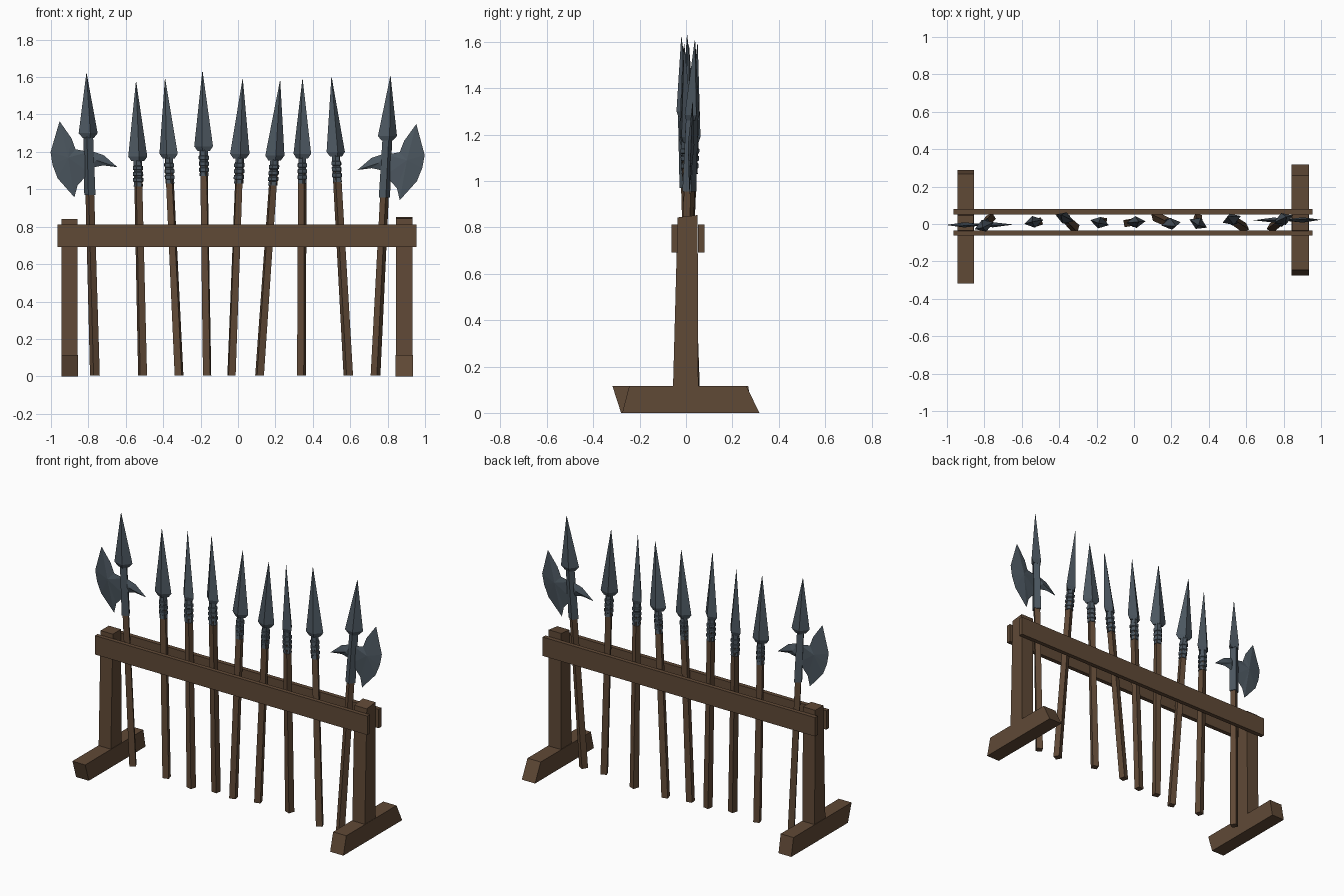
import bpy, bmesh
from math import sin, cos, pi, radians

cube = bpy.data.objects.get("Cube")
if cube:
    bpy.data.objects.remove(cube, do_unlink=True)


def material(name, color):
    m = bpy.data.materials.new(name)
    m.use_nodes = True
    m.diffuse_color = color
    bsdf = next(n for n in m.node_tree.nodes if n.type == 'BSDF_PRINCIPLED')
    bsdf.inputs["Base Color"].default_value = color
    return m


WOOD = material("brown_wood", (0.117, 0.067, 0.037, 1))
STEEL = material("blue_grey_steel", (0.072, 0.095, 0.117, 1))


def finish(name, bm, mat):
    bmesh.ops.recalc_face_normals(bm, faces=bm.faces)
    mesh = bpy.data.meshes.new(name)
    bm.to_mesh(mesh)
    bm.free()
    mesh.materials.append(mat)
    bpy.context.collection.objects.link(bpy.data.objects.new(name, mesh))


def prism(name, profile, x0, x1):
    """Extrude a (y, z) outline along x."""
    bm = bmesh.new()
    face = bm.faces.new([bm.verts.new((x0, y, z)) for y, z in profile])
    out = bmesh.ops.extrude_face_region(bm, geom=[face])
    verts = [v for v in out["geom"] if isinstance(v, bmesh.types.BMVert)]
    bmesh.ops.translate(bm, verts=verts, vec=(x1 - x0, 0, 0))
    finish(name, bm, WOOD)


def loft(bm, rings, sides, yaw):
    """Skin (z, half width, half depth) rings, closing both ends."""
    loops = []
    for z, w, d in rings:
        loop = []
        for i in range(sides):
            a = 2 * pi * i / sides
            x, y = w * cos(a), d * sin(a)
            loop.append(bm.verts.new((x * cos(yaw) - y * sin(yaw),
                                      x * sin(yaw) + y * cos(yaw), z)))
        loops.append(loop)
    for a, b in zip(loops, loops[1:]):
        for i in range(sides):
            j = (i + 1) % sides
            bm.faces.new((a[i], a[j], b[j], b[i]))
    bm.faces.new(loops[0])
    bm.faces.new(loops[-1])


def wedge(bm, outline, hub, top, side):
    """Sharp-edged plate, thickest at its hub."""
    rim = [bm.verts.new((side * x, 0, top + z)) for x, z in outline]
    for y in (-0.014, 0.014):
        mid = bm.verts.new((side * hub[0], y, top + hub[1]))
        for i, v in enumerate(rim):
            bm.faces.new((mid, v, rim[(i + 1) % len(rim)]))


def lean(bm, base, tip):
    """Shear an upright weapon so that it runs from base to tip."""
    for v in bm.verts:
        t = v.co.z / tip[2]
        v.co.x += base[0] + (tip[0] - base[0]) * t
        v.co.y += base[1] + (tip[1] - base[1]) * t


# Stand: sloped-end feet, tapered posts, two rails
prism("right_foot", [(-0.28, 0), (0.29, 0), (0.268, 0.115), (-0.317, 0.115)], -0.945, -0.855)
prism("left_foot", [(-0.275, 0), (0.317, 0), (0.26, 0.115), (-0.245, 0.115)], 0.842, 0.935)
prism("right_post", [(-0.056, 0.11), (0.053, 0.11), (0.046, 0.84), (-0.036, 0.84)], -0.943, -0.857)
prism("left_post", [(-0.056, 0.11), (0.053, 0.11), (0.05, 0.853), (-0.036, 0.843)], 0.845, 0.933)
for name, y in (("front_rail", -0.062), ("back_rail", 0.052)):
    prism(name, [(y, 0.692), (y + 0.027, 0.692), (y + 0.027, 0.812), (y, 0.812)], -0.965, 0.955)


def shaft(name, base, tip, end, yaw):
    bm = bmesh.new()
    loft(bm, [(0.004, 0.027, 0.027), (tip[2] - end, 0.024, 0.024)], 4, yaw)
    lean(bm, base, tip)
    finish(name, bm, WOOD)


def spear(name, base, tip, yaw):
    shaft(name + "_shaft", base, tip, 0.5, yaw + radians(50))
    h = tip[2]
    bm = bmesh.new()
    # Diamond blade
    loft(bm, [(h - 0.425, 0.034, 0.024), (h - 0.4, 0.052, 0.032), (h, 0.001, 0.001)], 4, yaw)
    # Socket with three raised bands
    rings = [(h - 0.56, 0.026, 0.026)]
    for k in (0.525, 0.493, 0.461):
        rings += [(h - k - 0.012, 0.023, 0.023), (h - k - 0.009, 0.028, 0.028),
                  (h - k + 0.009, 0.028, 0.028), (h - k + 0.012, 0.023, 0.023)]
    loft(bm, rings + [(h - 0.42, 0.023, 0.023)], 6, yaw)
    lean(bm, base, tip)
    finish(name + "_head", bm, STEEL)


AXE = [(0, -0.42), (-0.07, -0.406), (-0.09, -0.347), (-0.151, -0.256), (-0.204, -0.422),
       (-0.195, -0.49), (-0.17, -0.561), (-0.083, -0.663), (-0.065, -0.6), (0, -0.53)]
SPIKE = [(0, -0.41), (0.079, -0.437), (0.152, -0.502), (0.075, -0.492), (0, -0.508)]


def halberd(name, base, tip, yaw, side):
    shaft(name + "_shaft", base, tip, 0.6, yaw)
    h = tip[2]
    bm = bmesh.new()
    # Spear point and long socket
    loft(bm, [(h - 0.345, 0.032, 0.026), (h - 0.32, 0.054, 0.034), (h, 0.001, 0.001)], 4, radians(20))
    loft(bm, [(h - 0.65, 0.031, 0.031), (h - 0.34, 0.027, 0.027)], 4, yaw)
    # Axe blade and rear spike
    wedge(bm, AXE, (-0.11, -0.45), h, side)
    wedge(bm, SPIKE, (0.04, -0.465), h, side)
    lean(bm, base, tip)
    finish(name + "_head", bm, STEEL)


halberd("right_halberd", (-0.765, 0.035), (-0.81, -0.02, 1.62), radians(75), 1)
halberd("left_halberd", (0.735, -0.02), (0.815, 0.038, 1.605), radians(15), -1)

# Row of spears: base x, base y, tip x, tip y, height, turn in degrees
SPEARS = [(-0.51, 0.01, -0.545, 0.012, 1.575, 12), (-0.315, -0.02, -0.39, 0.05, 1.59, -20),
          (-0.165, 0.015, -0.19, 0.005, 1.63, -15), (-0.035, 0.005, 0.025, 0.012, 1.59, 5),
          (0.115, 0.04, 0.225, -0.012, 1.58, 10), (0.34, 0.035, 0.345, -0.008, 1.59, -25),
          (0.59, -0.02, 0.5, 0.04, 1.6, 20)]
for i, (bx, by, tx, ty, h, turn) in enumerate(SPEARS):
    spear(f"spear_{i + 1}", (bx, by), (tx, ty, h), radians(turn))
